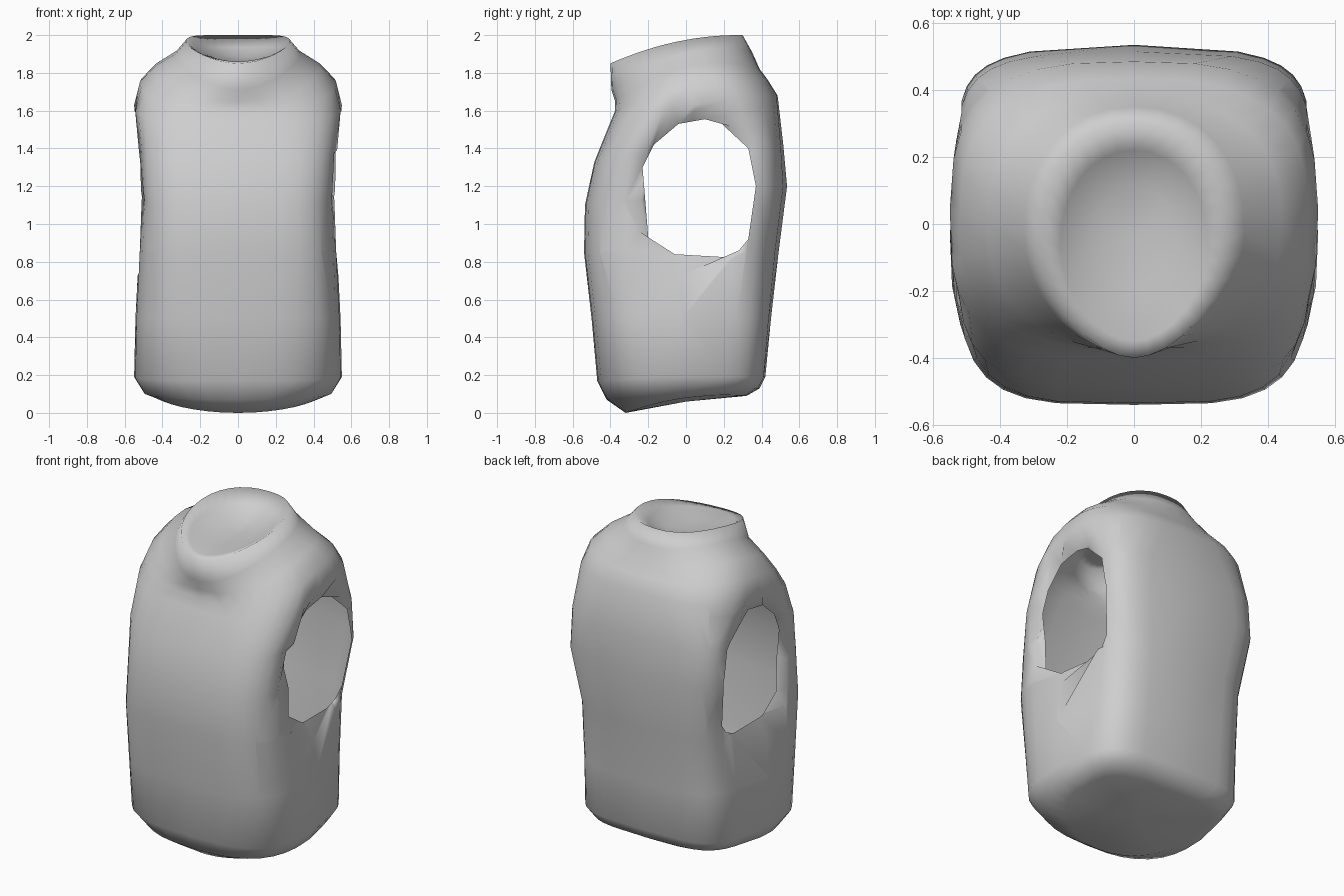
import bpy, bmesh, math
from mathutils import Vector

if "Cube" in bpy.data.objects:
    bpy.data.objects.remove(bpy.data.objects["Cube"])

SEG = 32

# Vest outline: front y, back y, half width, z at front / side / back,
# squareness at front and back, narrowing towards the back, bow of the back panel
RINGS = [
    (-0.32, 0.32, 0.42, 0.00, 0.08, 0.09, 2.0, 4.0, 0.10, 0.01),   # hem
    (-0.42, 0.39, 0.50, 0.07, 0.11, 0.13, 2.7, 5.0, 0.12, 0.02),
    (-0.47, 0.42, 0.55, 0.17, 0.19, 0.19, 3.2, 5.5, 0.13, 0.02),
    (-0.50, 0.45, 0.543, 0.50, 0.50, 0.50, 3.5, 5.5, 0.13, 0.03),
    (-0.54, 0.49, 0.525, 0.85, 0.85, 0.85, 4.0, 5.5, 0.09, 0.05),
    (-0.535, 0.535, 0.515, 1.10, 1.15, 1.20, 4.0, 6.0, -0.04, 0.05),
    (-0.485, 0.515, 0.53, 1.33, 1.42, 1.42, 4.0, 5.5, 0.0, 0.035),
    (-0.40, 0.485, 0.55, 1.54, 1.63, 1.68, 3.3, 3.0, 0.02, 0.0),   # shoulders
    (-0.375, 0.435, 0.52, 1.60, 1.75, 1.76, 2.7, 2.7, 0.0, 0.0),
    (-0.375, 0.39, 0.44, 1.65, 1.835, 1.82, 2.3, 2.4, 0.0, 0.0),
    (-0.395, 0.35, 0.33, 1.71, 1.90, 1.91, 1.9, 2.2, 0.0, 0.0),    # neck
    (-0.40, 0.30, 0.275, 1.85, 1.965, 2.00, 1.8, 2.3, 0.0, 0.0),   # collar edge
    (-0.35, 0.22, 0.22, 1.86, 1.92, 1.935, 1.8, 2.1, 0.0, 0.0),    # neck opening
    (-0.20, 0.12, 0.12, 1.86, 1.88, 1.885, 2.0, 2.0, 0.0, 0.0),
]

# Armhole outline in y, z (clockwise seen from the right)
ARMHOLE = [(-0.23, 1.30), (-0.17, 1.42), (-0.04, 1.53), (0.10, 1.555),
           (0.19, 1.53), (0.33, 1.40), (0.37, 1.20), (0.33, 0.92),
           (0.28, 0.86), (0.20, 0.825), (-0.06, 0.84), (-0.20, 0.93)]


def ring_points(yf, yb, hx, zf, zm, zb, nf, nb, taper, bow):
    """Rounded-square loop whose height follows a curve from front to back."""
    pts = []
    for i in range(SEG):
        a = 2 * math.pi * i / SEG
        c, s = math.cos(a), math.sin(a)
        n = nb if s > 0 else nf
        u = math.copysign(abs(c) ** (2 / n), c)
        v = math.copysign(abs(s) ** (2 / n), s)
        y = (yf + yb) / 2 + v * (yb - yf) / 2
        z = zm + v * (zb - zf) / 2 + v * v * ((zb + zf) / 2 - zm)
        back = max(0, v)
        pts.append((hx * u * (1 - taper * back),
                    y - bow * u * u * back ** 2, z))
    return pts


def cut_armhole(bm, side):
    """Trim the side panel along each outline edge and remove the inside."""
    inside = []
    for f in bm.faces:
        c = f.calc_center_median()
        if c.x * side > 0.25 and -0.45 < c.y < 0.42 and 0.4 < c.z < 1.6:
            inside.append(f)
    for (y0, z0), (y1, z1) in zip(ARMHOLE, ARMHOLE[1:] + ARMHOLE[:1]):
        co = Vector((0, y0, z0))
        no = Vector((0, -(z1 - z0), y1 - y0)).normalized()   # points outward
        # skip faces that lie wholly outside this edge
        inside = [f for f in inside
                  if any((v.co - co).dot(no) < -1e-5 for v in f.verts)]
        edges = {e for f in inside for e in f.edges}
        verts = {v for f in inside for v in f.verts}
        res = bmesh.ops.bisect_plane(
            bm, geom=list(verts) + list(edges) + inside,
            dist=1e-5, plane_co=co, plane_no=no)
        faces = {g for g in res["geom"] if isinstance(g, bmesh.types.BMFace)}
        inside = [f for f in faces
                  if (f.calc_center_median() - co).dot(no) < 0]
    bmesh.ops.delete(bm, geom=inside, context='FACES')


# Body shell
bm = bmesh.new()
loops = [[bm.verts.new(p) for p in ring_points(*r)] for r in RINGS]
for lo, hi in zip(loops, loops[1:]):
    for i in range(SEG):
        j = (i + 1) % SEG
        bm.faces.new((lo[i], lo[j], hi[j], hi[i]))

# Closed underside and neck floor
base = bm.verts.new((0, 0, 0.06))
floor = bm.verts.new((0, -0.04, 1.865))
for i in range(SEG):
    j = (i + 1) % SEG
    bm.faces.new((loops[0][j], loops[0][i], base))
    bm.faces.new((loops[-1][i], loops[-1][j], floor))

for side in (-1, 1):
    cut_armhole(bm, side)

# Armhole rims turn inwards, except along the back panel
for v in bm.verts:
    if v.is_boundary:
        turn = min(1, max(0, (0.36 - v.co.y) / 0.2))
        v.co.x -= math.copysign(0.045 * turn, v.co.x)

for f in bm.faces:
    f.smooth = True
mesh = bpy.data.meshes.new("vest_body")
bm.to_mesh(mesh)
bm.free()

vest = bpy.data.objects.new("vest_body", mesh)
bpy.context.collection.objects.link(vest)
grey = bpy.data.materials.new("light_grey_fabric")
grey.diffuse_color = (0.62, 0.62, 0.62, 1)
grey.use_nodes = True
grey.node_tree.nodes["Principled BSDF"].inputs["Base Color"].default_value = grey.diffuse_color
mesh.materials.append(grey)
